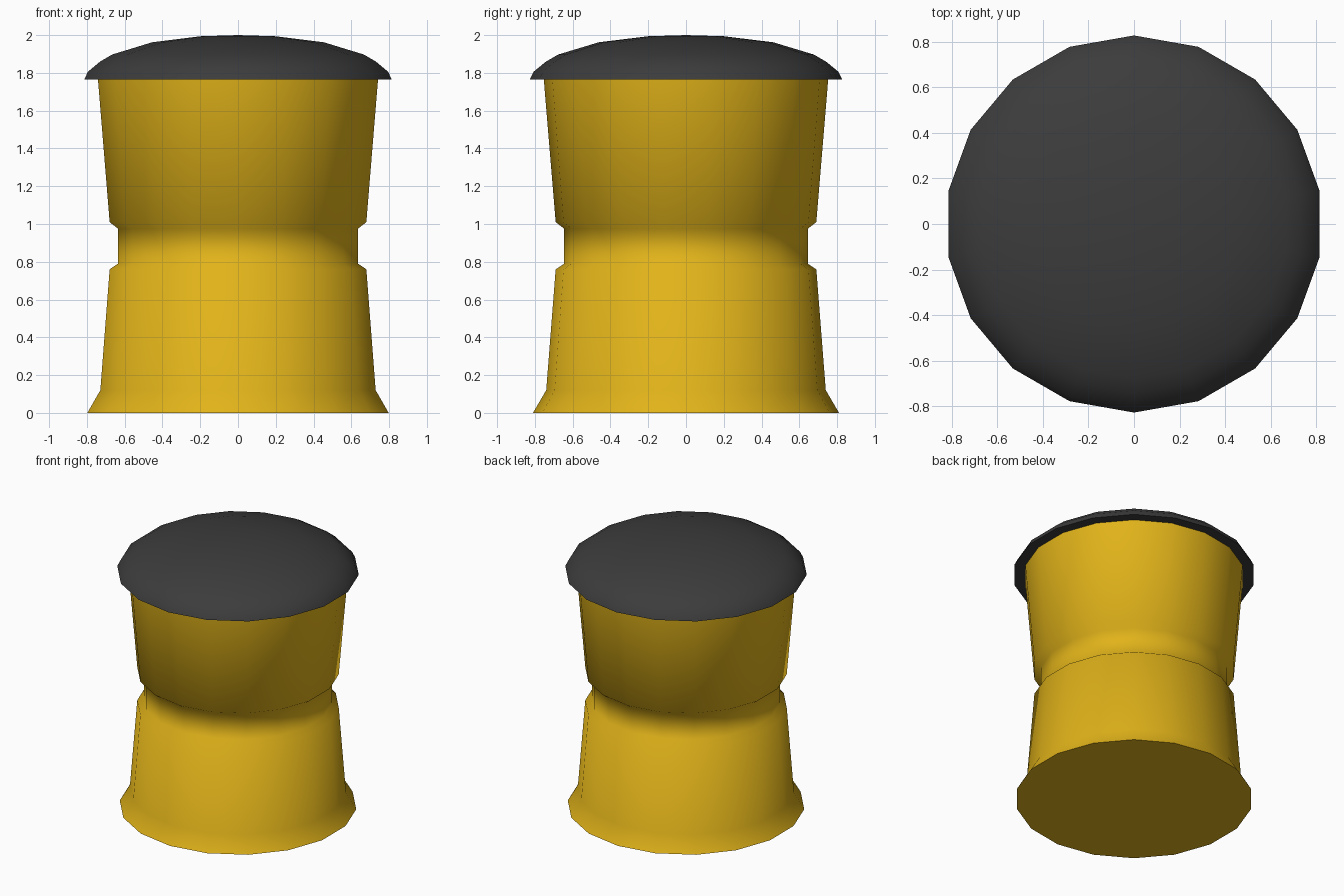
import bpy, bmesh, math

if "Cube" in bpy.data.objects:
    bpy.data.objects.remove(bpy.data.objects["Cube"])

SIDES = 18


def material(name, rgb):
    mat = bpy.data.materials.new(name)
    mat.diffuse_color = (*rgb, 1)
    mat.use_nodes = True
    mat.node_tree.nodes["Principled BSDF"].inputs["Base Color"].default_value = mat.diffuse_color
    return mat


def lathe(name, profile, mat, smooth_angle):
    """Turn a (radius, z) profile into a closed solid; radius 0 makes a pole."""
    bm = bmesh.new()
    rings = []
    for r, z in profile:
        if r == 0:
            rings.append([bm.verts.new((0, 0, z))] * SIDES)
        else:
            angles = [math.pi / 2 + 2 * math.pi * i / SIDES for i in range(SIDES)]
            rings.append([bm.verts.new((r * math.cos(a), r * math.sin(a), z)) for a in angles])
    for low, high in zip(rings, rings[1:]):
        for i in range(SIDES):
            j = (i + 1) % SIDES
            corners = [low[i], low[j], high[j], high[i]]
            bm.faces.new(list(dict.fromkeys(corners)))
    bm.faces.new(rings[0][::-1])
    if profile[-1][0] > 0:
        bm.faces.new(rings[-1])
    bmesh.ops.recalc_face_normals(bm, faces=bm.faces[:])
    mesh = bpy.data.meshes.new(name)
    bm.to_mesh(mesh)
    bm.free()
    mesh.materials.append(mat)
    obj = bpy.data.objects.new(name, mesh)
    bpy.context.collection.objects.link(obj)
    bpy.ops.object.select_all(action='DESELECT')
    obj.select_set(True)
    bpy.context.view_layer.objects.active = obj
    bpy.ops.object.shade_smooth_by_angle(angle=math.radians(smooth_angle))
    return obj


yellow = material("yellow", (0.75, 0.45, 0.01))
dark = material("dark_grey", (0.045, 0.045, 0.045))

# Waisted body with flared foot and recessed band
lathe("body", [(0.81, 0), (0.74, 0.12), (0.69, 0.76), (0.645, 0.79),
               (0.645, 0.975), (0.69, 1.01), (0.753, 1.768)], yellow, 62)

# Shallow domed cap overhanging the body
lathe("cap", [(0.827, 1.765), (0.806, 1.807), (0.741, 1.86), (0.677, 1.897),
              (0.462, 1.962), (0.2, 1.994), (0, 2.0)], dark, 62)
